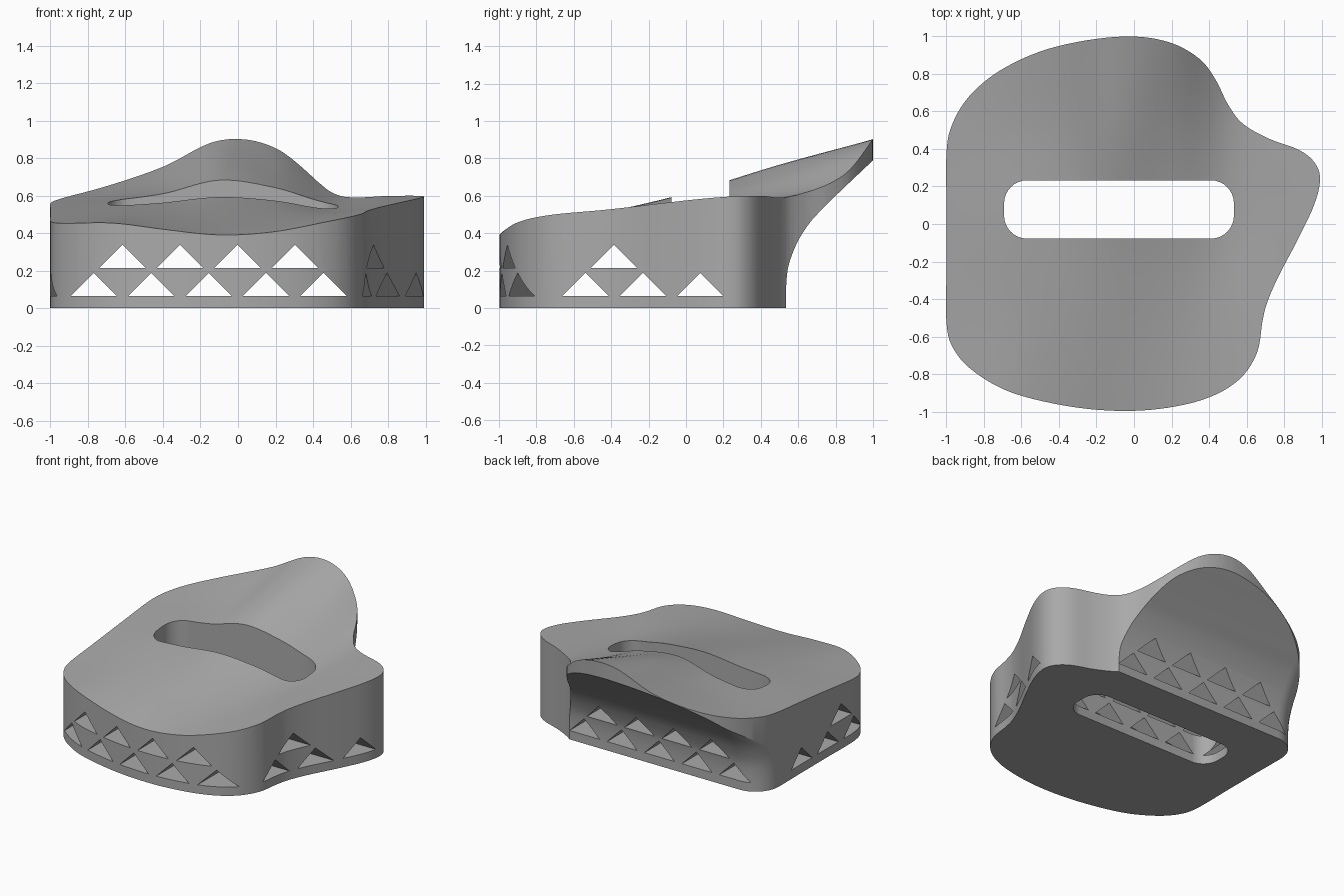
import bpy, bmesh, math
from mathutils import Vector

if "Cube" in bpy.data.objects:
    bpy.data.objects.remove(bpy.data.objects["Cube"])


def spline(p0, p1, p2, p3, t):
    return 0.5 * (2 * p1 + (p2 - p0) * t + (2 * p0 - 5 * p1 + 4 * p2 - p3) * t * t
                  + (3 * p1 - p0 - 3 * p2 + p3) * t ** 3)


def loft(name, rings):
    """Closed solid through rings of equal length."""
    bm = bmesh.new()
    loops = [[bm.verts.new(p) for p in ring] for ring in rings]
    n = len(loops[0])
    for a, b in zip(loops, loops[1:]):
        for i in range(n):
            bm.faces.new((a[i], a[(i + 1) % n], b[(i + 1) % n], b[i]))
    bm.faces.new(loops[0][::-1])
    bm.faces.new(loops[-1])
    return finish(name, bm)


def finish(name, bm):
    bmesh.ops.recalc_face_normals(bm, faces=bm.faces[:])
    mesh = bpy.data.meshes.new(name)
    bm.to_mesh(mesh)
    bm.free()
    obj = bpy.data.objects.new(name, mesh)
    bpy.context.collection.objects.link(obj)
    return obj


def cut(target, tool, operation):
    mod = target.modifiers.new(tool.name, 'BOOLEAN')
    mod.object, mod.operation, mod.solver = tool, operation, 'EXACT'
    bpy.context.view_layer.objects.active = target
    bpy.ops.object.modifier_apply(modifier=mod.name)
    bpy.data.objects.remove(tool)


# Body outline, seen from above
outline = [(-1, 0.38), (-1, 0.08), (-1, -0.23), (-1, -0.53), (-0.96, -0.67), (-0.85, -0.79),
           (-0.65, -0.9), (-0.35, -0.972), (-0.07, -0.997), (0.18, -0.98), (0.4, -0.925),
           (0.56, -0.83), (0.655, -0.69), (0.685, -0.52), (0.71, -0.42), (0.77, -0.28),
           (0.87, -0.09), (0.96, 0.1), (0.992, 0.235), (0.965, 0.325), (0.88, 0.395),
           (0.72, 0.455), (0.58, 0.535), (0.5, 0.64), (0.435, 0.77), (0.35, 0.88),
           (0.2, 0.965), (0, 1), (-0.25, 0.98), (-0.5, 0.92), (-0.72, 0.815),
           (-0.88, 0.68), (-0.97, 0.53)]
pts = [Vector(p) for p in outline]
n = len(pts)
curve = [spline(pts[i - 1], pts[i], pts[(i + 1) % n], pts[(i + 2) % n], k / 5)
         for i in range(n) for k in range(5)]
body = loft("body", [[(p.x, p.y, z) for p in curve] for z in (0, 1.2)])

# Sculpted upper surface: heights every 0.3 in x (from -1) and 0.5 in y (from -1)
heights = [(.42, .445, .415, .39, .405, .455, .50, .53),
           (.467, .49, .495, .495, .49, .50, .53, .55),
           (.52, .55, .575, .613, .59, .535, .565, .59),
           (.57, .60, .655, .765, .71, .595, .603, .61),
           (.62, .68, .765, .895, .865, .68, .62, .61)]


def sample(row, u):
    i = min(max(int(u), 0), len(row) - 2)
    ext = [2 * row[0] - row[1]] + list(row) + [2 * row[-1] - row[-2]]
    return spline(*ext[i:i + 4], u - i)


def top_z(x, y):
    return sample([sample(r, (x + 1) / 0.3) for r in heights], (y + 1) / 0.5)


N = 44
bm = bmesh.new()
side = [-1.05 + 2.1 * i / N for i in range(N + 1)]
grid = [[bm.verts.new((x, y, top_z(x, y))) for x in side] for y in side]
for j in range(N):
    for i in range(N):
        bm.faces.new((grid[j][i], grid[j][i + 1], grid[j + 1][i + 1], grid[j + 1][i]))
rim = [e for e in bm.edges if e.is_boundary]
low = [v for v in bmesh.ops.extrude_edge_only(bm, edges=rim)['geom']
       if isinstance(v, bmesh.types.BMVert)]
for v in low:
    v.co.z = -0.3
bmesh.ops.holes_fill(bm, edges=[e for e in bm.edges if e.is_boundary], sides=0)
cut(body, finish("upper_surface", bm), 'INTERSECT')

# Swept undercut below the rear overhang, with a rounded corner
profile = [(-.1, .535), (.0, .535), (.1, .535), (.2, .543), (.28, .565), (.37, .605),
           (.46, .665), (.53, .73), (.60, .80), (.70, .905), (.79, 1.0), (1.1, 1.32)]
fine = []
for i in range(1, len(profile) - 2):
    q = [Vector(p) for p in profile[i - 1:i + 3]]
    fine += [spline(*q, k / 3) for k in range(3)]
fine = [Vector(profile[0])] + fine + [Vector(profile[-2]), Vector(profile[-1])]
rings, r = [], 0.19
for z, y in fine:
    arc = [(-1.002 + r - r * math.sin(a), y - r + r * math.cos(a), z)
           for a in (math.pi / 2 * k / 10 for k in range(11))]
    rings.append([(-1.002, -1.3, z), (1.3, -1.3, z), (1.3, y, z)] + arc)
cut(body, loft("undercut", rings), 'INTERSECT')

# Rounded slot through the middle
slot = []
for cx, cy, start in ((0.41, 0.11, 0), (-0.57, 0.11, 90), (-0.57, 0.045, 180), (0.41, 0.045, 270)):
    for k in range(9):
        a = math.radians(start + 90 * k / 8)
        slot.append((cx + 0.123 * math.cos(a), cy + 0.123 * math.sin(a)))
cut(body, loft("slot", [[(x, y, z) for x, y in slot] for z in (-0.2, 1.3)]), 'DIFFERENCE')


# Rows of triangular tunnels running front to back and side to side
def tunnels(name, centres, place):
    bm = bmesh.new()
    for c, z in centres:
        tri = [(c - 0.123, z), (c + 0.123, z), (c, z + 0.123)]
        a, b = ([bm.verts.new(place(s, h, d)) for s, h in tri] for d in (-1.3, 1.3))
        bm.faces.new(a)
        bm.faces.new(b[::-1])
        for i in range(3):
            k = (i + 1) % 3
            bm.faces.new((a[i], b[i], b[k], a[k]))
    return finish(name, bm)


LOW, HIGH, STEP = 0.065, 0.215, 0.3065
front_rows = ([(-0.77 + STEP * i, LOW) for i in range(5)]
              + [(-0.615 + STEP * i, HIGH) for i in range(4)])
side_rows = [(-0.537 + STEP * i, LOW) for i in range(3)] + [(-0.385, HIGH)]
cut(body, tunnels("front_tunnels", front_rows, lambda s, h, d: (s, d, h)), 'DIFFERENCE')
cut(body, tunnels("side_tunnels", side_rows, lambda s, h, d: (d, s, h)), 'DIFFERENCE')

# Plain grey finish
grey = bpy.data.materials.new("grey")
grey.diffuse_color = (0.4, 0.4, 0.4, 1)
grey.use_nodes = True
grey.node_tree.nodes["Principled BSDF"].inputs["Base Color"].default_value = grey.diffuse_color
body.data.materials.clear()
body.data.materials.append(grey)
for poly in body.data.polygons:
    poly.material_index = 0
bpy.context.view_layer.objects.active = body
body.select_set(True)
bpy.ops.object.shade_smooth_by_angle(angle=math.radians(28))
